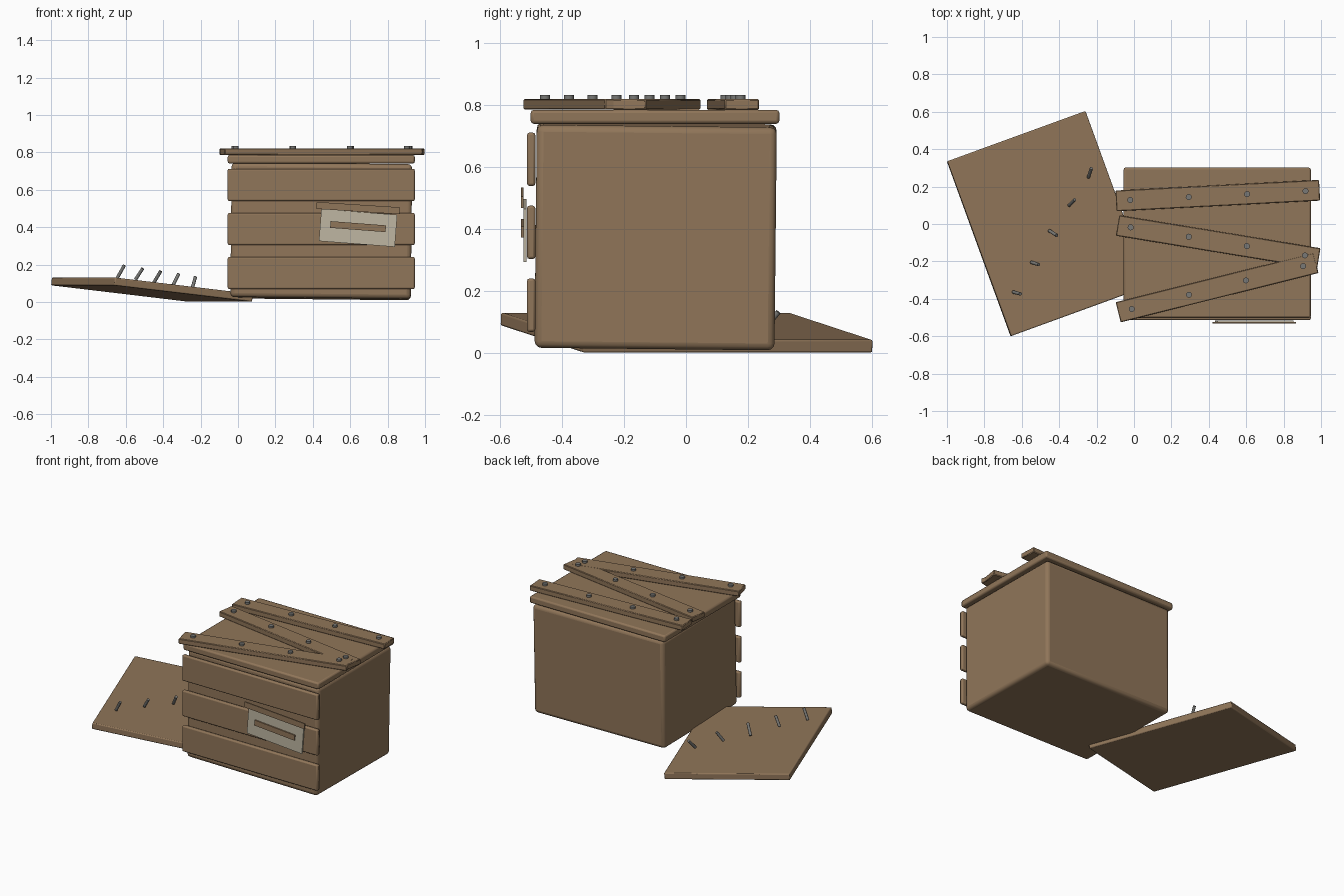
import bpy
from math import radians
from mathutils import Vector

cube = bpy.data.objects.get("Cube")
if cube:
    bpy.data.objects.remove(cube, do_unlink=True)


def material(name, rgb):
    m = bpy.data.materials.new(name)
    m.use_nodes = True
    m.diffuse_color = (*rgb, 1)
    m.node_tree.nodes["Principled BSDF"].inputs["Base Color"].default_value = (*rgb, 1)
    return m


WOOD = material("brown wood", (0.28, 0.18, 0.10))
METAL = material("grey metal", (0.19, 0.19, 0.18))
PAPER = material("pale label", (0.52, 0.47, 0.36))


def box(name, center, size, rot=(0, 0, 0), bevel=0.0, segments=2, mat=WOOD):
    """Box with rounded edges; rotation in degrees."""
    bpy.ops.mesh.primitive_cube_add(size=1, location=center,
                                    rotation=[radians(a) for a in rot])
    ob = bpy.context.object
    ob.name = name
    ob.scale = size
    bpy.ops.object.transform_apply(location=False, rotation=False, scale=True)
    ob.data.materials.append(mat)
    if bevel:
        mod = ob.modifiers.new("rounded edges", 'BEVEL')
        mod.width, mod.segments = bevel, segments
        bpy.ops.object.shade_smooth_by_angle(angle=radians(40))
    return ob


def rod(name, start, end, radius):
    """Metal cylinder between two points."""
    a, b = Vector(start), Vector(end)
    bpy.ops.mesh.primitive_cylinder_add(vertices=12, radius=radius,
                                        depth=(b - a).length, location=(a + b) / 2)
    ob = bpy.context.object
    ob.name = name
    ob.rotation_euler = (b - a).to_track_quat('Z', 'Y').to_euler()
    ob.data.materials.append(METAL)
    bpy.ops.object.shade_smooth_by_angle(angle=radians(40))


# Crate body, settled slightly askew, and its flat top
box("crate_body", (0.445, -0.098, 0.378), (0.965, 0.775, 0.72), (-0.6, 0.6, 0), 0.022, 3)
box("crate_top", (0.445, -0.1, 0.763), (1.0, 0.803, 0.045), bevel=0.01)

# Three front slats
for i, z in enumerate((0.155, 0.39, 0.626)):
    box(f"front_slat_{i + 1}", (0.445, -0.5, z), (1.0, 0.027, 0.172), bevel=0.008)

# Crooked planks nailed over the top: centre x, centre y, angle, height offset
planks = [(0.448, 0.152, 3, 0), (0.45, -0.096, -9.3, 0), (0.444, -0.34, 14, 0.0006)]
for i, (x, y, angle, lift) in enumerate(planks):
    box(f"top_plank_{i + 1}", (x, y, 0.803 + lift), (1.09, 0.111, 0.035),
        (0, 0, angle), 0.004, 1)

# Four nail heads along each plank: first and last position
rows = [((-0.02, 0.128), (0.917, 0.176)),
        ((-0.018, -0.018), (0.914, -0.168)),
        ((-0.012, -0.455), (0.904, -0.225))]
for r, (first, last) in enumerate(rows):
    for k in range(4):
        p = Vector(first).lerp(Vector(last), k / 3)
        rod(f"nail_head_{r + 1}_{k + 1}", (*p, 0.815), (*p, 0.833), 0.016)

# Loose cover leaning beside the crate
box("loose_cover", (-0.46, 0.002, 0.066), (0.79, 0.995, 0.042), (0, 6.4, 20), 0.006)

# Bent nails sticking out of the loose cover: base and tip
spikes = [((-0.645, -0.364, 0.13), (-0.607, -0.374, 0.197)),
          ((-0.548, -0.205, 0.12), (-0.509, -0.217, 0.18)),
          ((-0.452, -0.036, 0.10), (-0.413, -0.061, 0.165)),
          ((-0.347, 0.100, 0.09), (-0.317, 0.130, 0.15)),
          ((-0.244, 0.250, 0.075), (-0.228, 0.298, 0.133))]
for i, (base, tip) in enumerate(spikes):
    rod(f"cover_nail_{i + 1}", base, tip, 0.009)

# Tilted paper label with a tape strip and a painted bar
box("label", (0.642, -0.520, 0.396), (0.407, 0.009, 0.172), (0, 4.4, 0), mat=PAPER)
box("label_tape", (0.642, -0.529, 0.502), (0.445, 0.008, 0.037), (0, 3.7, 0))
box("label_bar", (0.642, -0.529, 0.403), (0.297, 0.008, 0.036), (0, 4.4, 0))
